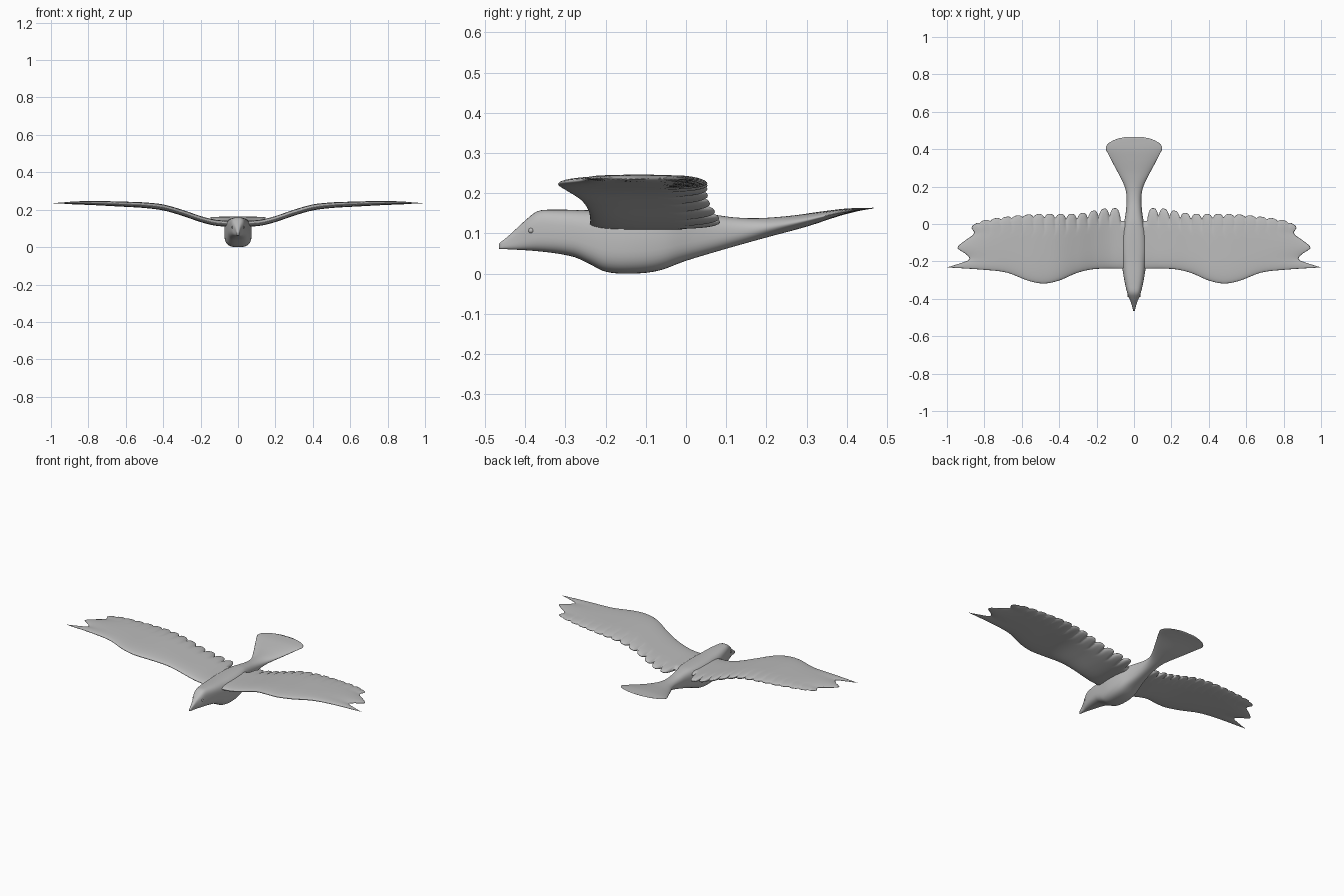
import bpy, bmesh, math

cube = bpy.data.objects.get("Cube")
if cube:
    bpy.data.objects.remove(cube)

grey = bpy.data.materials.new("plain grey")
grey.use_nodes = True
grey.diffuse_color = (0.5, 0.5, 0.5, 1)
grey.node_tree.nodes["Principled BSDF"].inputs["Base Color"].default_value = (0.5, 0.5, 0.5, 1)


def curve(points, x):
    """Smooth curve through (x, value) points."""
    n = len(points)
    if x <= points[0][0]:
        return points[0][1]
    if x >= points[-1][0]:
        return points[-1][1]
    i = max(k for k in range(n - 1) if points[k][0] <= x)

    def slope(k):
        a, b = points[max(k - 1, 0)], points[min(k + 1, n - 1)]
        return (b[1] - a[1]) / (b[0] - a[0])
    (xa, a), (xb, b) = points[i], points[i + 1]
    h = xb - xa
    t = (x - xa) / h
    return ((1 + 2 * t) * (1 - t) ** 2 * a + t * (1 - t) ** 2 * h * slope(i)
            + t * t * (3 - 2 * t) * b + t * t * (t - 1) * h * slope(i + 1))


def loft(name, rings):
    """Skin closed rings of points and cap both ends."""
    bm = bmesh.new()
    loops = [[bm.verts.new(p) for p in ring] for ring in rings]
    n = len(loops[0])
    for a, b in zip(loops, loops[1:]):
        for k in range(n):
            bm.faces.new((a[k], a[(k + 1) % n], b[(k + 1) % n], b[k]))
    bm.faces.new(loops[0])
    bm.faces.new(loops[-1])
    bmesh.ops.remove_doubles(bm, verts=bm.verts, dist=0.00005)
    bmesh.ops.recalc_face_normals(bm, faces=bm.faces)
    mesh = bpy.data.meshes.new(name)
    bm.to_mesh(mesh)
    bm.free()
    obj = bpy.data.objects.new(name, mesh)
    bpy.context.collection.objects.link(obj)
    finish(obj)
    return obj


def finish(obj):
    obj.data.materials.append(grey)
    for p in obj.data.polygons:
        p.use_smooth = True


# Body, beak and fanned tail in one loft
top = [(-.465, .075), (-.44, .095), (-.40, .132), (-.37, .155), (-.33, .159), (-.2, .157),
       (0, .155), (.06, .148), (.12, .14), (.18, .138), (.26, .144), (.34, .155), (.4, .162), (.466, .164)]
bottom = [(-.465, .062), (-.36, .055), (-.28, .042), (-.24, .024), (-.2, .005), (-.14, 0),
          (-.07, .007), (0, .032), (.1, .062), (.2, .09), (.3, .117), (.38, .143), (.43, .156), (.466, .162)]
width = [(-.465, .004), (-.42, .016), (-.38, .033), (-.3, .052), (-.2, .067), (-.13, .073),
         (-.05, .068), (.02, .051), (.08, .042), (.15, .04), (.2, .05), (.25, .073),
         (.32, .11), (.38, .141), (.405, .151), (.43, .138), (.452, .1), (.466, .045)]
rings = []
for i in range(91):
    y = -.465 + .931 * i / 90
    zt, zb, w = curve(top, y), curve(bottom, y), curve(width, y)
    power = 2 / 3 if y < 0 else 2 / (3 - min(y / .2, 1))
    ring = []
    for k in range(40):
        c, s = math.cos(math.tau * k / 40), math.sin(math.tau * k / 40)
        ring.append((w * math.copysign(abs(c) ** power, c), y,
                     (zt + zb) / 2 + (zt - zb) / 2 * math.copysign(abs(s) ** power, s)))
    rings.append(ring)
loft("body", rings)

# Wings: leading edge, feathered trailing edge, notched tip and arched height
lead = [(0, -.24), (.2, -.24), (.3, -.26), (.4, -.302), (.48, -.318), (.56, -.305),
        (.68, -.26), (.8, -.245), (1, -.232)]
trail = [(.07, .085), (.16, .082), (.3, .056), (.54, .052), (.72, .034), (.85, .012), (1, 0)]
tip = [(0, 1), (.1, .935), (.2, .88), (.32, .9), (.45, .945), (.62, .9), (.75, .855), (.9, .868), (1, .83)]
height = [(0, .124), (.07, .126), (.13, .132), (.2, .15), (.3, .184), (.4, .212), (.5, .224),
          (.6, .229), (.8, .236), (1, .235)]
ROOT, PITCH, SPAN, CHORD = .03, .058, 200, 26


def wing_point(u, v, side, up):
    x = ROOT + u * (curve(tip, v) - ROOT)
    front, back = curve(lead, x), curve(trail, x)
    # Rounded feather ends, deepest near the body
    s = 2 * (((x - .073) / PITCH) % 1) - 1
    depth = (.052 - .04 * min(x / .6, 1)) * max(0, min(1, (.9 - x) / .05))
    if x < .073:
        s, depth = 1, .07
    edge = max(0, (v - .7) / .3)
    y = front + (back - front) * v - depth * abs(s) ** 3 * edge
    half = .016 - .006 * max(0, (x - .4) / .6)
    half *= math.sqrt(max(0, 1 - abs(2 * v - 1) ** 4)) * math.sqrt(max(0, 1 - u ** 8))
    half *= 1 - .45 * edge * abs(s) ** 3 * min(1, depth / .02)
    return (side * x, y, curve(height, x) + up * half)


chords = [(1 - math.cos(math.pi * j / CHORD)) / 2 for j in range(CHORD + 1)]
for name, side in (("left_wing", 1), ("right_wing", -1)):
    loft(name, [[wing_point(i / SPAN, v, side, 1) for v in chords]
                + [wing_point(i / SPAN, v, side, -1) for v in chords[-2:0:-1]]
                for i in range(SPAN + 1)])

# Eyes
for name, side in (("left_eye", 1), ("right_eye", -1)):
    bpy.ops.mesh.primitive_uv_sphere_add(segments=16, ring_count=10, radius=.007,
                                         location=(side * .028, -.385, .107))
    bpy.context.object.name = name
    finish(bpy.context.object)
